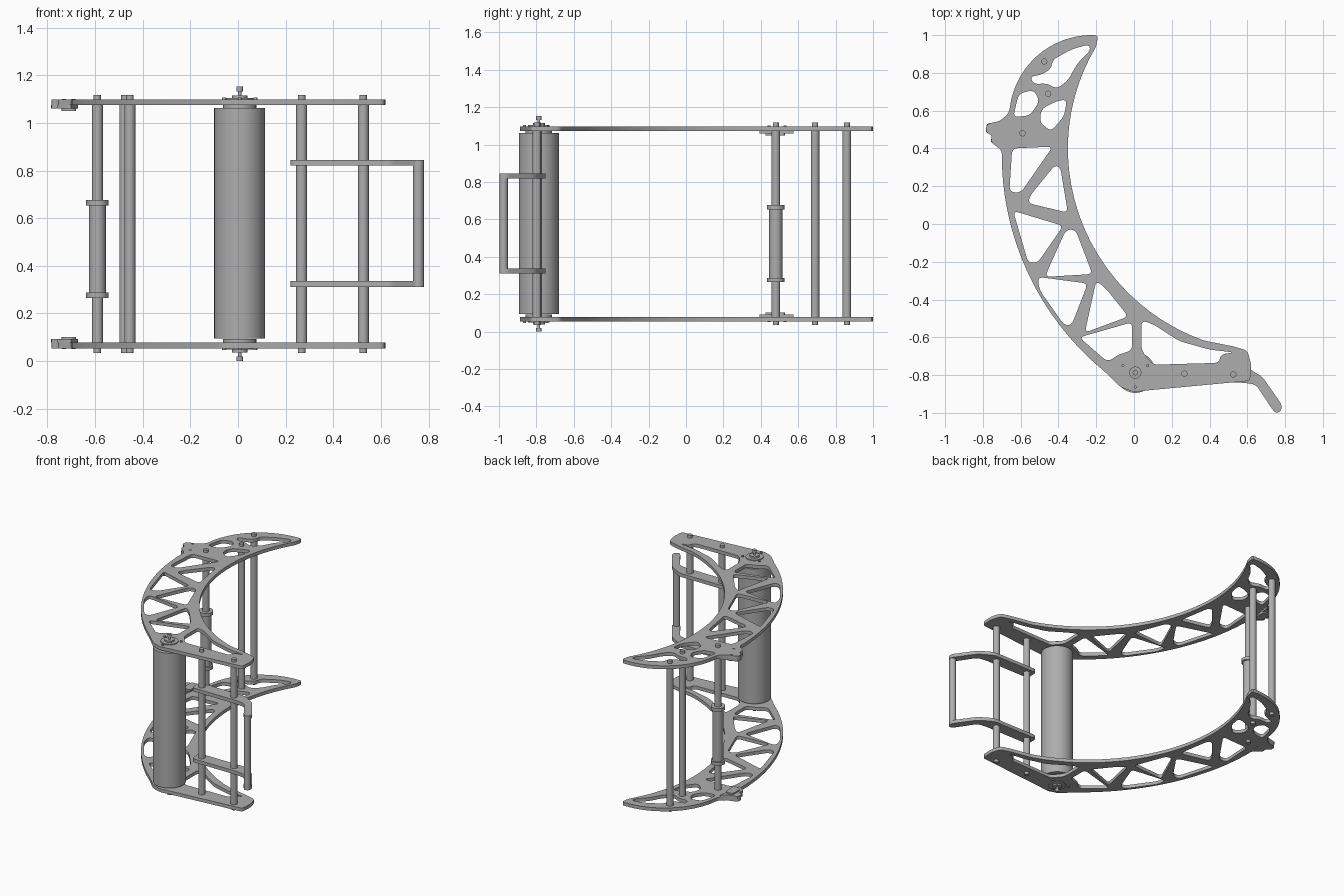
import bpy, bmesh, math
from mathutils import Vector

cube = bpy.data.objects.get("Cube")
if cube:
    bpy.data.objects.remove(cube, do_unlink=True)

HEIGHT = 1.152                     # overall height, used to mirror top parts to the bottom
PLATE_LOW, PLATE_HIGH = 1.074, 1.098

grey = bpy.data.materials.new("satin grey")
grey.use_nodes = True
grey.diffuse_color = (.42, .42, .42, 1)
grey.node_tree.nodes["Principled BSDF"].inputs["Base Color"].default_value = grey.diffuse_color


def add_object(name, mesh):
    bm = bmesh.new()
    bm.from_mesh(mesh)
    bmesh.ops.remove_doubles(bm, verts=bm.verts, dist=1e-5)
    bmesh.ops.recalc_face_normals(bm, faces=bm.faces)
    bm.to_mesh(mesh)
    bm.free()
    mesh.materials.clear()
    mesh.materials.append(grey)
    mesh.polygons.foreach_set("use_smooth", [True] * len(mesh.polygons))
    mesh.set_sharp_from_angle(angle=math.radians(35))
    obj = bpy.data.objects.new(name, mesh)
    bpy.context.collection.objects.link(obj)
    return obj


def cylinder(name, centre, low, high, radius, sides=32):
    bm = bmesh.new()
    bmesh.ops.create_cone(bm, cap_ends=True, segments=sides, radius1=radius,
                          radius2=radius, depth=high - low)
    bmesh.ops.translate(bm, verts=bm.verts, vec=(*centre, (low + high) / 2))
    mesh = bpy.data.meshes.new(name)
    bm.to_mesh(mesh)
    bm.free()
    return add_object(name, mesh)


def sheet(name, loops, low, high):
    """Flat extruded profile; the first loop is the rim, the others are cut-outs."""
    curve = bpy.data.curves.new(name, "CURVE")
    curve.dimensions = "2D"
    curve.fill_mode = "BOTH"
    curve.extrude = (high - low) / 2
    for loop in loops:
        spline = curve.splines.new("POLY")
        spline.points.add(len(loop) - 1)
        for point, (x, y) in zip(spline.points, loop):
            point.co = (x, y, 0, 1)
        spline.use_cyclic_u = True
    temp = bpy.data.objects.new(name, curve)
    bpy.context.collection.objects.link(temp)
    graph = bpy.context.evaluated_depsgraph_get()
    mesh = bpy.data.meshes.new_from_object(temp.evaluated_get(graph))
    bpy.data.objects.remove(temp, do_unlink=True)
    for v in mesh.vertices:
        v.co.z += (low + high) / 2
    return add_object(name, mesh)


def rounded(points, radius=.03, steps=5):
    """Replace every corner with a short curve."""
    pts = [Vector(p) for p in points]
    out = []
    for i, p in enumerate(pts):
        ends = []
        for q in (pts[i - 1], pts[(i + 1) % len(pts)]):
            d = q - p
            ends.append(p + d.normalized() * min(radius, d.length * .48))
        for k in range(steps + 1):
            t = k / steps
            out.append(ends[0] * (1 - t) ** 2 + p * 2 * t * (1 - t) + ends[1] * t * t)
    return out


def arc(a, b, c, steps=16):
    """Points on the circle from a through b to c."""
    (ax, ay), (bx, by), (cx, cy) = a, b, c
    d = 2 * (ax * (by - cy) + bx * (cy - ay) + cx * (ay - by))
    sa, sb, sc = ax * ax + ay * ay, bx * bx + by * by, cx * cx + cy * cy
    mid = Vector(((sa * (by - cy) + sb * (cy - ay) + sc * (ay - by)) / d,
                  (sa * (cx - bx) + sb * (ax - cx) + sc * (bx - ax)) / d))
    start, end = Vector(a) - mid, Vector(c) - mid
    sweep = math.atan2(start.x * end.y - start.y * end.x, start.dot(end))
    angle, r = math.atan2(start.y, start.x), start.length
    return [(mid.x + r * math.cos(angle + sweep * k / steps),
             mid.y + r * math.sin(angle + sweep * k / steps)) for k in range(steps + 1)]


def span(low, high, top):
    return (low, high) if top else (HEIGHT - high, HEIGHT - low)


# Crescent plate rim: inner edge, foot, outer edge, side lug, upper edge
lug = [(-.70, .39), (-.76, .435), (-.75, .47), (-.785, .485), (-.78, .53), (-.71, .545), (-.67, .58)]
rim = arc((-.2, .94), (-.32, .65), (-.35, .37), 8)
rim += arc((-.35, .37), (-.18, -.18), (.37, -.617))[1:]
rim += [(.53, -.649), (.6, -.67), (.62, -.74), (.615, -.83), (.08, -.88), (0, -.89), (-.07, -.865)]
rim += arc((-.157, -.78), (-.597, -.177), (-.70, .39))[:-1]
rim += lug
rim += arc((-.66, .6), (-.54, .865), (-.25, 1.0), 10)
rim += [(-.19, 1.0)]

# Cut-outs of the truss, from the tip down to the foot
tip_holes = [
    [(-.24, .95), (-.33, .925), (-.43, .87), (-.44, .82), (-.49, .79), (-.55, .78), (-.53, .74),
     (-.46, .745), (-.41, .715), (-.35, .76), (-.3, .85), (-.23, .92)],
    [(-.61, .69), (-.53, .71), (-.50, .65), (-.55, .575), (-.64, .565)],
    [(-.49, .61), (-.41, .65), (-.355, .66), (-.37, .57), (-.44, .49), (-.50, .54)]]
truss_holes = [
    [(-.645, .40), (-.43, .41), (-.60, .165), (-.66, .17)],
    [(-.42, .31), (-.39, .30), (-.35, .06), (-.56, .11), (-.55, .15)],
    [(-.64, .07), (-.375, -.01), (-.51, -.205), (-.56, -.205)],
    [(-.36, -.03), (-.31, -.03), (-.22, -.265), (-.47, -.28), (-.45, -.23)],
    [(-.51, -.28), (-.245, -.315), (-.33, -.535), (-.37, -.535), (-.50, -.35)],
    [(-.20, -.30), (-.15, -.34), (-.03, -.49), (-.26, -.575)]]
foot_holes = [
    [(-.29, -.60), (-.01, -.52), (-.01, -.67), (-.08, -.69), (-.14, -.73)],
    [(.04, -.51), (.10, -.53), (.24, -.62), (.40, -.665), (.53, -.68), (.46, -.69), (.45, -.735),
     (.10, -.745), (.04, -.67)]]
holes = [rounded(h) for h in tip_holes + truss_holes + foot_holes]

rods = {"tip_rod": (-.475, .86), "upper_rod": (-.454, .69), "sleeve_rod": (-.59, .48),
        "inner_foot_rod": (.267, -.792), "outer_foot_rod": (.526, -.797)}
hub = (.007, -.787)

for top in (True, False):
    side = "top_" if top else "bottom_"
    sheet(side + "plate", [rounded(rim, .02, 3)] + holes, *span(PLATE_LOW, PLATE_HIGH, top))
    # Bolt heads at the rod ends
    for name, centre in rods.items():
        cylinder(side + name + "_bolt", centre, *span(PLATE_HIGH, 1.117, top), .016)
    # Bearing hub with collar, ring screws and adjuster bolt
    for part, low, high, r in (("collar", 1.06, PLATE_LOW, .07), ("bearing_ring", PLATE_HIGH, 1.104, .058),
                               ("bearing_cap", 1.104, 1.115, .032), ("adjuster", 1.115, 1.135, .007),
                               ("adjuster_head", 1.132, HEIGHT, .014)):
        cylinder(side + part, hub, *span(low, high, top), r)
    for angle in (30, 150, 270):
        a = math.radians(angle)
        spot = (hub[0] + .076 * math.cos(a), hub[1] + .076 * math.sin(a))
        cylinder(side + "hub_screw", spot, *span(PLATE_HIGH, 1.106, top), .008, 12)
    # Latch bracket under the lug
    sheet(side + "latch_pad", [rounded(lug, .01, 2)], *span(1.06, PLATE_LOW, top))
    sheet(side + "latch_block", [rounded([(-.74, .44), (-.68, .42), (-.68, .53), (-.74, .53)], .02)],
          *span(1.05, 1.06, top))
    for spot in ((-.73, .53), (-.69, .445)):
        cylinder(side + "latch_pin", spot, *span(PLATE_HIGH, 1.101, top), .008, 12)

# Long rods and roller
for name, centre in rods.items():
    cylinder(name, centre, HEIGHT - PLATE_LOW, PLATE_LOW, .023)
cylinder("roller", hub, .094, 1.062, .107, 64)

# Sleeve with end flanges
sleeve = rods["sleeve_rod"]
cylinder("sleeve", sleeve, .28, .66, .035)
cylinder("sleeve_flange", sleeve, .265, .288, .047)
cylinder("sleeve_flange", sleeve, .653, .676, .047)

# Handle: two bent arms and a grip
arm = [(.22, -.75), (.58, -.75), (.64, -.785), (.68, -.81), (.785, -.96), (.775, -.998), (.74, -.993),
       (.645, -.85), (.58, -.84), (.22, -.84)]
for z in (.312, .82):
    sheet("handle_arm", [rounded(arm, .025)], z, z + .025)
cylinder("handle_grip", (.757, -.975), .312, .845, .023)
